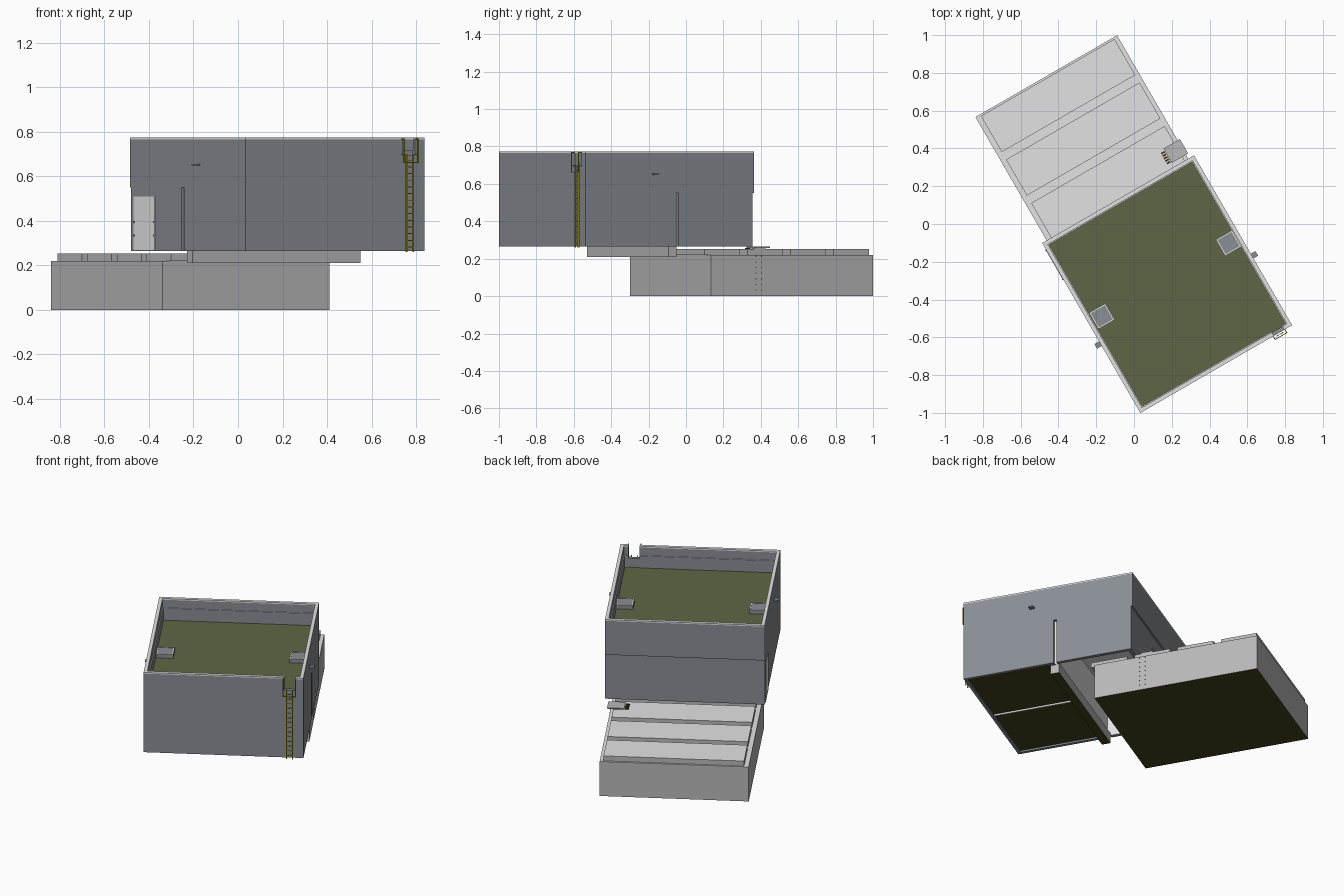
import bpy
import bmesh
from math import radians
from mathutils import Matrix, Vector

cube = bpy.data.objects.get("Cube")
if cube:
    bpy.data.objects.remove(cube, do_unlink=True)

TURN = Matrix.Rotation(radians(30), 4, 'Z')   # the whole building stands turned


def material(name, rgb):
    colour = [(c / 255) ** 2.2 for c in rgb] + [1]
    m = bpy.data.materials.new(name)
    m.use_nodes = True
    m.diffuse_color = colour
    m.node_tree.nodes["Principled BSDF"].inputs["Base Color"].default_value = colour
    return m


grey = material("wall grey", (183, 183, 183))
pale = material("pale roof grey", (226, 226, 226))
slate = material("slate", (135, 141, 147))
olive = material("olive roof", (94, 102, 71))
brown = material("dark brown", (72, 63, 34))
yellow = material("ladder yellow", (195, 176, 20))
white = material("door white", (242, 242, 242))
dark = material("dark fittings", (60, 63, 66))


def boxes(name, mat, spans, under=None, over=None):
    """Join boxes (u0, u1, v0, v1, z0, z1); 'under' and 'over' colour bottoms and tops."""
    bm = bmesh.new()
    for u0, u1, v0, v1, z0, z1 in spans:
        size = Vector((u1 - u0, v1 - v0, z1 - z0))
        centre = Vector((u0 + u1, v0 + v1, z0 + z1)) / 2
        bmesh.ops.create_cube(bm, size=1, matrix=Matrix.Translation(centre)
                              @ Matrix.Diagonal((*size, 1)))
    mesh = bpy.data.meshes.new(name)
    for m in (mat, under or mat, over or mat):
        mesh.materials.append(m)
    bm.normal_update()
    for f in bm.faces:
        if f.normal.z < -0.9:
            f.material_index = 1
        elif f.normal.z > 0.9:
            f.material_index = 2
    bm.transform(TURN)
    bm.to_mesh(mesh)
    bm.free()
    obj = bpy.data.objects.new(name, mesh)
    bpy.context.collection.objects.link(obj)
    return obj


def ring(u0, u1, v0, v1, t, z0, z1):
    """Four walls of thickness t just inside a rectangle, front wall first."""
    return [(u0, u1, v0, v0 + t, z0, z1), (u0, u1, v1 - t, v1, z0, z1),
            (u0, u0 + t, v0 + t, v1 - t, z0, z1), (u1 - t, u1, v0 + t, v1 - t, z0, z1)]


# Lower block with raised roof slabs
boxes("lower_block", grey, [(-.444, .422, -.09, .91, 0, .22)], brown, pale)
boxes("roof_slabs", grey,
      [(-.416, .40, v - .22, v, .22, .252) for v in (.9, .634, .368, .102)], over=pale)

# Access plate, steps and rungs on the lower block
boxes("access_plate", grey, [(.335, .435, .18, .268, .258, .264),
                             (.35, .40, .19, .26, .25, .258)])
boxes("access_steps", brown,
      [(.31, .332, .185 + i * .015, .195 + i * .015, .25, .256) for i in range(5)])
boxes("access_rungs", dark,
      [(.42, .424, v - .003, v + .003, z / 100, z / 100 + .006)
       for v in (.188, .222) for z in range(3, 24, 3)])

# Upper block: solid front half, open-bottomed rear room, upper storey above
U0, U1, V0, V1 = -.471, .457, -.883, .156
BACK = V1 - .009
ROOF = .634
WALL = -.33
boxes("lower_storey_front", slate, [(U0, U1, V0, WALL, .275, .55)], brown)
boxes("lower_storey_rear", slate, ring(U0, U1, WALL, BACK, .02, .265, .55)[1:])
boxes("rear_room_lining", pale,
      ring(U0 + .02, U1 - .02, WALL, BACK - .02, .004, .266, .55)
      + [(U0 + .02, U1 - .02, WALL, BACK - .02, .545, .55)])
boxes("upper_storey", slate, [(U0, U1, V0, V1, .55, ROOF)])
boxes("base_rim", slate, ring(U0, U1, V0, WALL, .02, .265, .275))
boxes("floor_partition", pale, [(-.014, -.004, V0 + .02, -.35, .265, .276)])
boxes("support_beam", grey, [(-.441, .429, -.357, -.305, .21, .276)], brown)
boxes("roof_deck", olive, [(U0 + .02, U1 - .02, V0 + .02, V1 - .02, ROOF, ROOF + .004)])

# Parapet with a gap for the ladder in its front wall
LADDER = .377
GAP0, GAP1 = LADDER - .032, LADDER + .032
T = .021
parapet = ring(U0, U1, V0, V1, T, ROOF, .766)[1:]
parapet += [(U0, GAP0, V0, V0 + T, ROOF, .766), (GAP1, U1, V0, V0 + T, ROOF, .766),
            (GAP0, GAP1, V0, V0 + T, ROOF, .695)]
boxes("parapet", slate, parapet)
caps = ring(U0, U1, V0, V1, T, .766, .774)[1:]
caps += [(U0, GAP0, V0, V0 + T, .766, .774), (GAP1, U1, V0, V0 + T, .766, .774)]
boxes("parapet_cap", pale, caps)
ledge = ring(U0 + T, U1 - T, V0 + T, V1 - T, .005, ROOF, .715)[1:]
ledge += [(U0 + T, GAP0, V0 + T, V0 + T + .005, ROOF, .715),
          (GAP1, U1 - T, V0 + T, V0 + T + .005, ROOF, .715)]
boxes("parapet_ledge", slate, ledge, over=pale)

# Roof hatches
for side, u in (("right", -.392), ("left", .383)):
    v = -.338
    boxes(side + "_hatch_frame", slate, ring(u - .05, u + .05, v - .05, v + .05,
                                             .007, ROOF, ROOF + .03), over=white)
    boxes(side + "_hatch_lid", slate, [(u - .043, u + .043, v - .043, v + .043,
                                        ROOF, ROOF + .028)])

# Wall lamps and side door
boxes("wall_lamps", slate, [(U0 - .028, U0, -.474, -.446, .648, .656),
                            (U1, U1 + .028, -.474, -.446, .648, .656)])
boxes("side_door", white, [(U0 - .003, U0 + .005, -.07, .118, .268, .51)])
boxes("door_hinges", dark, [(U0 - .005, U0, v, v + .006, z, z + .008)
                            for v in (-.068, .108) for z in (.33, .39)])

# Ladder with hand rails at the top
rails = [(u - .003, u + .003, V0 - .012, V0 - .005, .26, .70)
         for u in (LADDER - .017, LADDER + .017)]
rungs = [(LADDER - .017, LADDER + .017, V0 - .010, V0 - .007, .28 + i * .03, .284 + i * .03)
         for i in range(14)]
hoops = []
for u in (LADDER - .036, LADDER + .036):
    hoops += [(u - .002, u + .002, V0 - .022, V0 - .018, .66, .77),
              (u - .002, u + .002, V0 - .022, V0 + .02, .766, .77),
              (u - .002, u + .002, V0 - .022, V0, .695, .699)]
hoops.append((LADDER - .036, LADDER + .036, V0 - .022, V0 - .018, .66, .664))
boxes("ladder", yellow, rails + rungs)
boxes("ladder_hand_rails", yellow, hoops)
